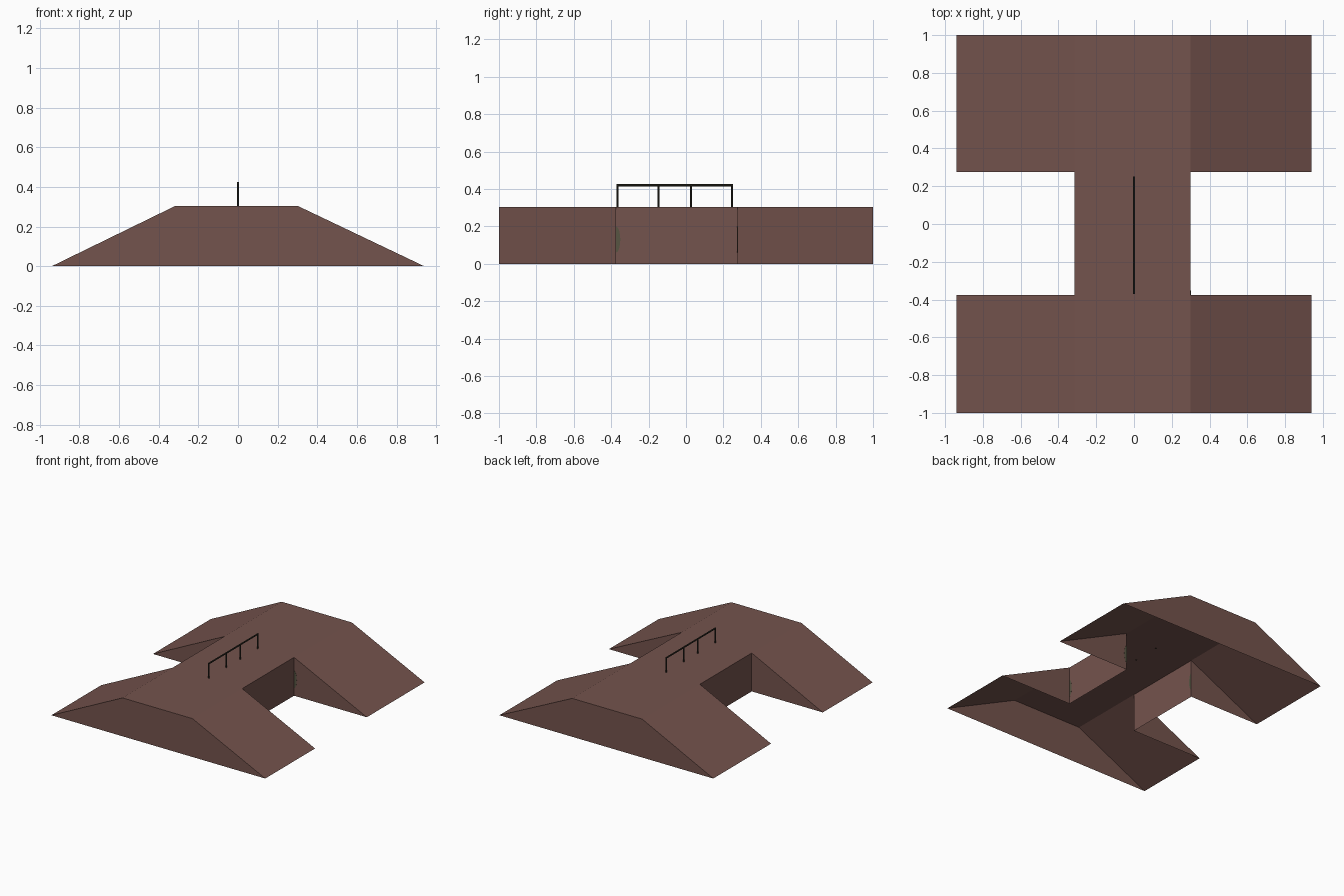
import bpy, bmesh, math
from mathutils import Vector

if "Cube" in bpy.data.objects:
    bpy.data.objects.remove(bpy.data.objects["Cube"])


def material(name, rgb):
    m = bpy.data.materials.new(name)
    m.diffuse_color = (*rgb, 1)
    m.use_nodes = True
    m.node_tree.nodes["Principled BSDF"].inputs["Base Color"].default_value = m.diffuse_color
    return m


brown = material("ramp brown", (0.175, 0.087, 0.074))
dark = material("rail dark olive", (0.028, 0.025, 0.017))
moss = material("moss green", (0.095, 0.09, 0.055))


def finish(bm, name, mat):
    bmesh.ops.remove_doubles(bm, verts=bm.verts, dist=1e-5)
    bmesh.ops.recalc_face_normals(bm, faces=bm.faces)
    me = bpy.data.meshes.new(name)
    bm.to_mesh(me)
    bm.free()
    me.materials.append(mat)
    ob = bpy.data.objects.new(name, me)
    bpy.context.collection.objects.link(ob)
    return ob


# Ramp shell: deck joining two double-sided ramps, open underneath
H = 0.305
FOOT, DECK_L, DECK_R = 0.94, -0.315, 0.30
Y = [-1.0, -0.375, 0.275, 1.0]
bm = bmesh.new()


def face(*pts):
    bm.faces.new([bm.verts.new(p) for p in pts])


for y0, y1 in zip(Y, Y[1:]):
    face((DECK_L, y0, H), (DECK_R, y0, H), (DECK_R, y1, H), (DECK_L, y1, H))
for foot, deck in ((-FOOT, DECK_L), (FOOT, DECK_R)):
    for y0, y1 in ((Y[0], Y[1]), (Y[2], Y[3])):
        # sloping ramp surface
        face((foot, y0, 0), (deck, y0, H), (deck, y1, H), (foot, y1, 0))
    for y in Y[1:3]:
        # triangular wall facing the notch
        face((foot, y, 0), (deck, y, H), (deck, y, 0))
    # wall under the deck edge
    face((deck, Y[1], 0), (deck, Y[2], 0), (deck, Y[2], H), (deck, Y[1], H))
for y in (Y[0], Y[3]):
    # end walls
    face((-FOOT, y, 0), (FOOT, y, 0), (DECK_R, y, H), (DECK_L, y, H))
finish(bm, "ramp_shell", brown)


# Grind rail: posts and a top bar
def tube(name, a, b, r):
    a, b = Vector(a), Vector(b)
    bm = bmesh.new()
    bmesh.ops.create_cone(bm, cap_ends=True, segments=8, radius1=r, radius2=r,
                          depth=(b - a).length)
    q = Vector((0, 0, 1)).rotation_difference(b - a)
    bmesh.ops.rotate(bm, verts=bm.verts, matrix=q.to_matrix())
    bmesh.ops.translate(bm, verts=bm.verts, vec=(a + b) / 2)
    return finish(bm, name, dark)


for i, y in enumerate((-0.366, -0.147, 0.027, 0.247)):
    tube(f"rail_post_{i + 1}", (0, y, H - 0.006), (0, y, 0.42), 0.0055)
tube("rail_bar", (0, -0.371, 0.42), (0, 0.252, 0.42), 0.006)


# Small moss patches in the notch corners: thin half ellipses
def patch(name, corner, along, out):
    bm = bmesh.new()
    along, out = Vector(along), Vector(out)
    pts = []
    for i in range(9):
        t = math.pi * (i / 8 - 0.5)
        pts.append(Vector(corner) + along * 0.024 * math.cos(t)
                   + Vector((0, 0, 0.07 * math.sin(t))) - out * 0.001)
    f = bm.faces.new([bm.verts.new(p) for p in pts])
    ext = bmesh.ops.extrude_face_region(bm, geom=[f], use_keep_orig=True)
    bmesh.ops.translate(bm, vec=out * 0.002,
                        verts=[v for v in ext["geom"] if isinstance(v, bmesh.types.BMVert)])
    finish(bm, name, moss)


patch("moss_deck_wall", (DECK_R, Y[1], 0.13), (0, 1, 0), (1, 0, 0))
patch("moss_ramp_wall", (DECK_R, Y[2], 0.13), (1, 0, 0), (0, -1, 0))
patch("moss_left_wall", (DECK_L, Y[2], 0.13), (0, -1, 0), (-1, 0, 0))
